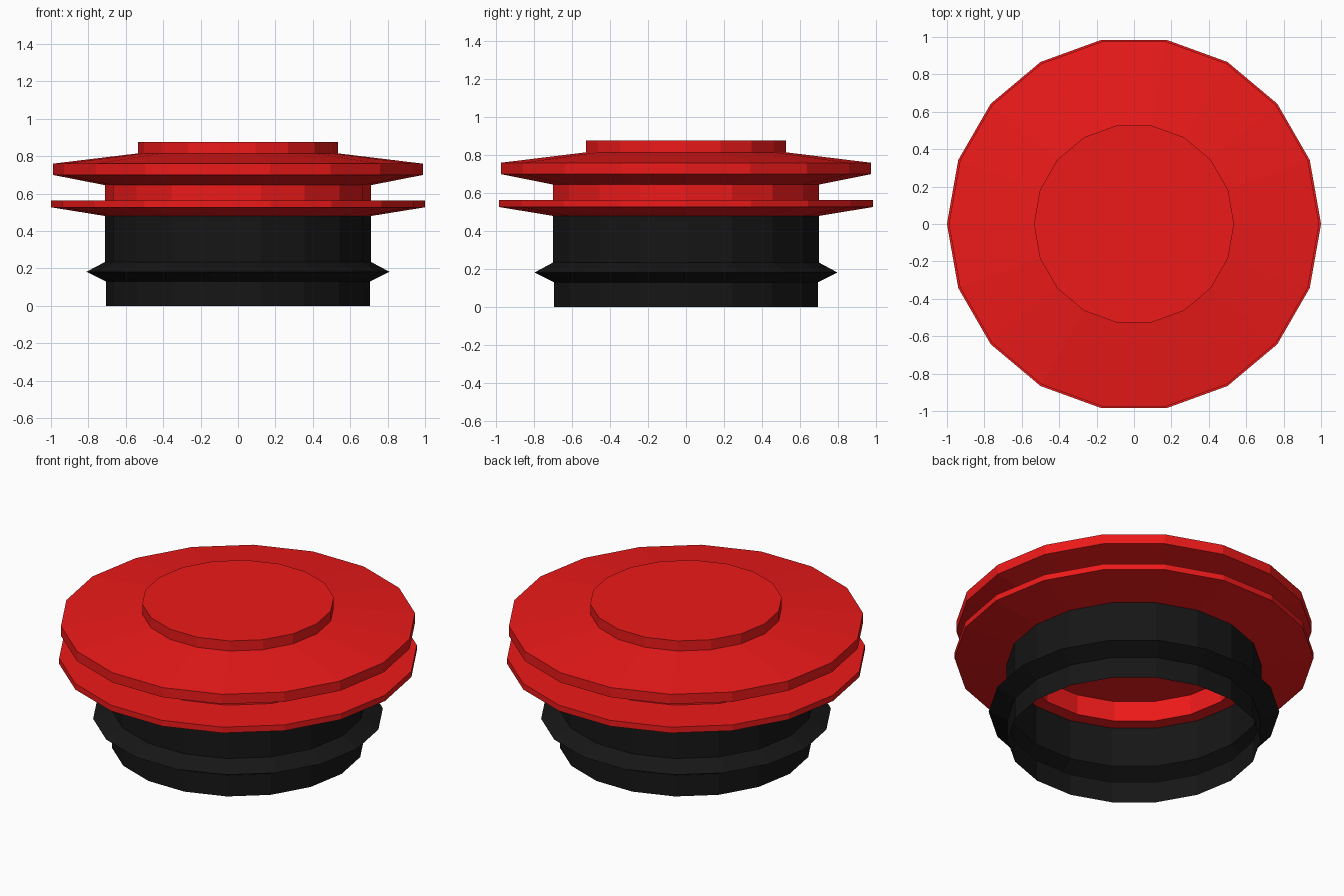
import bpy, bmesh
from math import cos, sin, tau

if "Cube" in bpy.data.objects:
    bpy.data.objects.remove(bpy.data.objects["Cube"])

SIDES = 18


def material(name, color):
    m = bpy.data.materials.new(name)
    m.diffuse_color = color
    m.use_nodes = True
    m.node_tree.nodes["Principled BSDF"].inputs["Base Color"].default_value = m.diffuse_color
    return m


def lathe(name, profile, mat):
    """Revolve (radius, z) points about z; radius 0 closes the surface."""
    bm = bmesh.new()
    rings = []
    for r, z in profile:
        if r == 0:
            rings.append([bm.verts.new((0, 0, z))] * SIDES)
        else:
            rings.append([bm.verts.new((r * cos(tau * i / SIDES), r * sin(tau * i / SIDES), z))
                          for i in range(SIDES)])
    for a, b in zip(rings, rings[1:]):
        for i in range(SIDES):
            j = (i + 1) % SIDES
            quad = list(dict.fromkeys((a[i], a[j], b[j], b[i])))
            bm.faces.new(quad)
    mesh = bpy.data.meshes.new(name)
    bm.to_mesh(mesh)
    bm.free()
    mesh.materials.append(mat)
    obj = bpy.data.objects.new(name, mesh)
    bpy.context.collection.objects.link(obj)
    return obj


red = material("red", (0.85, 0.01, 0.01, 1))
black = material("black", (0.008, 0.008, 0.008, 1))

# Open thin-walled sleeve with a sealing ridge
lathe("sleeve", [(0.705, 0), (0.705, 0.13), (0.81, 0.182), (0.71, 0.235), (0.71, 0.48)], black)

# Cap: recessed ceiling, inner lip, lower flange, neck, upper flange, raised disc
lathe("cap", [(0, 0.605), (0.63, 0.605), (0.63, 0.48), (0.71, 0.48),
              (1.0, 0.527), (1.0, 0.563), (0.71, 0.563), (0.71, 0.645),
              (0.99, 0.70), (0.99, 0.76), (0.535, 0.815), (0.535, 0.877),
              (0, 0.877)], red)
